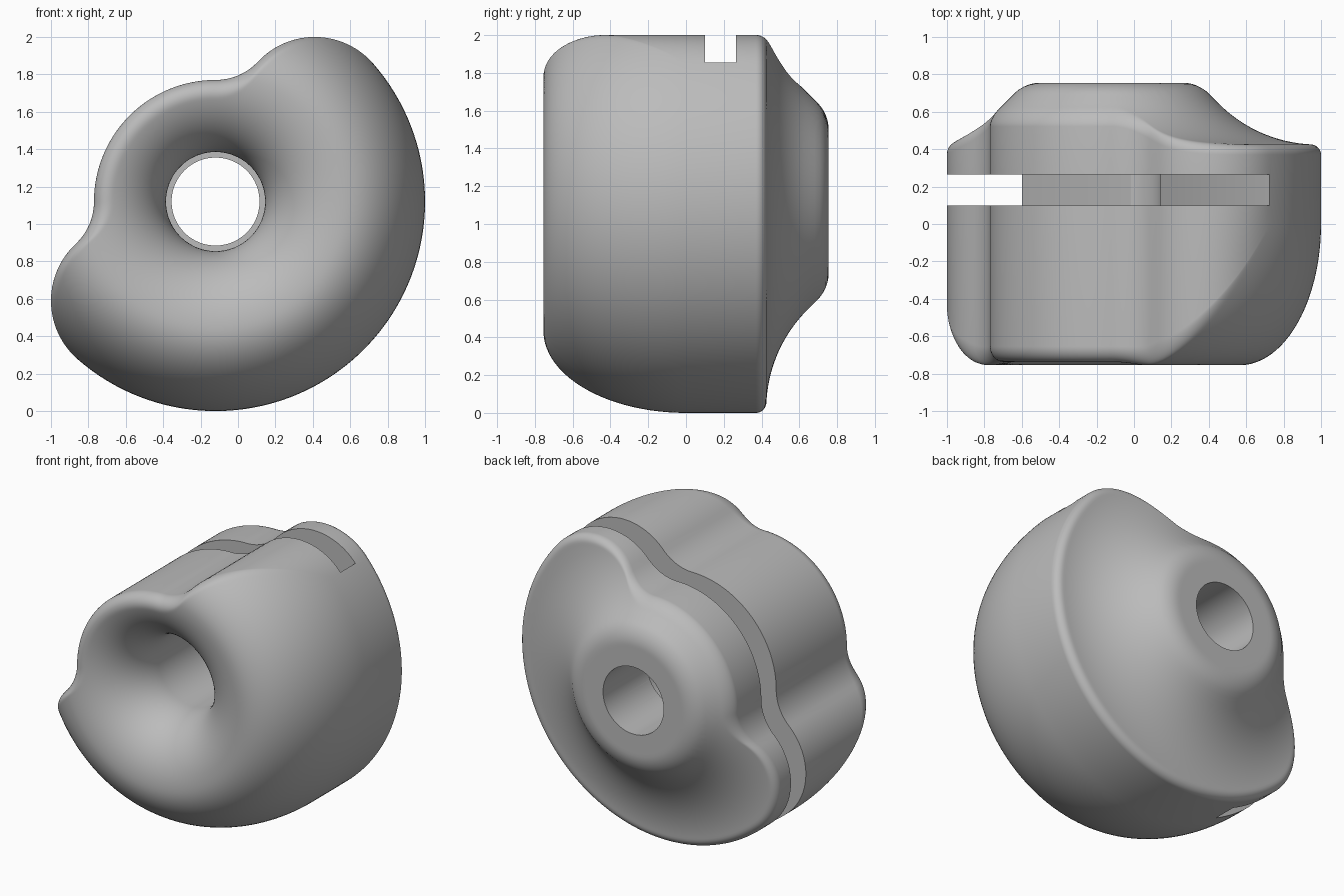
import bpy, bmesh, math
from mathutils import Matrix, Vector

cube = bpy.data.objects.get("Cube")
if cube:
    bpy.data.objects.remove(cube, do_unlink=True)

CX, CZ = -0.12, 1.12             # bore axis
BIG, HUB = 1.12, 0.65            # outline radii
BORE_FRONT, BORE_BACK = 0.265, 0.235
FRONT, FUNNEL = 0.755, 0.42
SLOT_Y = (0.10, 0.265)
COLUMNS, RINGS = 288, 48


def ray_circle(angle, cx, cz, rad, side):
    """Distance along a ray from the axis to the near (-1) or far (+1) side of a circle."""
    b = cx * math.cos(angle) + cz * math.sin(angle)
    return b + side * math.sqrt(max(0, b * b - cx * cx - cz * cz + rad * rad))


def outline(angle):
    """Cam outline, mirrored about the upper-right to lower-left diagonal."""
    deg = (math.degrees(angle) - 135 + 180) % 360 - 180
    deg = 135 - abs(deg)
    a = math.radians(deg)
    if deg >= 90:
        return HUB
    if deg > 73.1:
        return ray_circle(a, 0, 0.961, 0.311, -1)
    if deg > 41.3:
        return ray_circle(a, 0.53, 0.465, 0.415, 1)
    return BIG


def rounding(r, edge, size):
    """Drop of a rounded rim at radius r."""
    s = (r - edge + size) / size if size > 0.001 else 0
    return size * (1 - math.sqrt(max(0, 1 - s * s))) if s > 0 else 0


def front_y(r, edge):
    crest = BORE_FRONT + FUNNEL
    if r < crest:
        y = FUNNEL - FRONT - math.sqrt(max(0, FUNNEL ** 2 - (crest - r) ** 2))
    else:
        s = (r - crest) / (BIG - crest)
        y = -FRONT * math.sqrt(max(0, 1 - s * s))
    return y + rounding(r, edge, 0.1 * min(1, (BIG - edge) / 0.3))


def back_y(r, edge):
    # flat boss, convex shoulder, straight slope, wide concave dish
    if r < 0.38:
        y = FRONT
    elif r < 0.521:
        y = 0.555 + math.sqrt(0.04 - (r - 0.38) ** 2)
    elif r < 0.574:
        y = 1.217 - r
    else:
        y = 1.169 - math.sqrt(0.744 ** 2 - (1.1 - r) ** 2)
    return y - rounding(r, edge, 0.055)


def section(edge):
    """Closed radial section as (radius, y) pairs."""
    steps = [(1 - math.cos(math.pi * k / RINGS)) / 2 for k in range(RINGS + 1)]
    front = [BORE_FRONT + t * (edge - BORE_FRONT) for t in steps]
    back = [BORE_BACK + t * (edge - BORE_BACK) for t in reversed(steps)]
    pts = [(r, front_y(r, edge)) for r in front]
    pts += [(r, back_y(r, edge)) for r in back]
    return pts + [(BORE_BACK, SLOT_Y[1]), (BORE_FRONT, SLOT_Y[1])]


def make_object(name, bm):
    bmesh.ops.recalc_face_normals(bm, faces=bm.faces)
    mesh = bpy.data.meshes.new(name)
    bm.to_mesh(mesh)
    bm.free()
    obj = bpy.data.objects.new(name, mesh)
    bpy.context.scene.collection.objects.link(obj)
    return obj


# Body: radial sections swept around the bore
bm = bmesh.new()
loops = []
for i in range(COLUMNS):
    a = 2 * math.pi * i / COLUMNS
    loops.append([bm.verts.new((CX + r * math.cos(a), y, CZ + r * math.sin(a)))
                  for r, y in section(outline(a))])
for i, here in enumerate(loops):
    there = loops[(i + 1) % COLUMNS]
    for j in range(len(here)):
        k = (j + 1) % len(here)
        bm.faces.new((here[j], here[k], there[k], there[j]))
body = make_object("cam_body", bm)

grey = bpy.data.materials.new("plain grey")
grey.use_nodes = True
colour = (0.5, 0.5, 0.5, 1)
grey.diffuse_color = colour
grey.node_tree.nodes["Principled BSDF"].inputs["Base Color"].default_value = colour
body.data.materials.append(grey)

# Slot: flat-floored cut across the hub and both lobes
start, end = Vector((0.725, 0, 1.855)), Vector((-0.6, 0, 0.108))
along = (start - end).normalized()
outward = Vector((-along.z, 0, along.x))
centre = (start + end) / 2 + outward * 1.5
centre.y = sum(SLOT_Y) / 2
turn = Matrix.Rotation(-math.atan2(along.z, along.x), 4, 'Y')
size = Matrix.Diagonal((4, SLOT_Y[1] - SLOT_Y[0], 3, 1))
bm = bmesh.new()
bmesh.ops.create_cube(bm, size=1, matrix=Matrix.Translation(centre) @ turn @ size)
cutter = make_object("slot_cutter", bm)
cutter.hide_render = True
cutter.data.materials.append(grey)

cut = body.modifiers.new("slot", 'BOOLEAN')
cut.operation = 'DIFFERENCE'
cut.solver = 'EXACT'
cut.object = cutter
bpy.ops.object.select_all(action='DESELECT')
bpy.context.view_layer.objects.active = body
body.select_set(True)
bpy.ops.object.modifier_apply(modifier=cut.name)
bpy.data.objects.remove(cutter, do_unlink=True)
bpy.ops.object.shade_smooth_by_angle(angle=math.radians(35))
